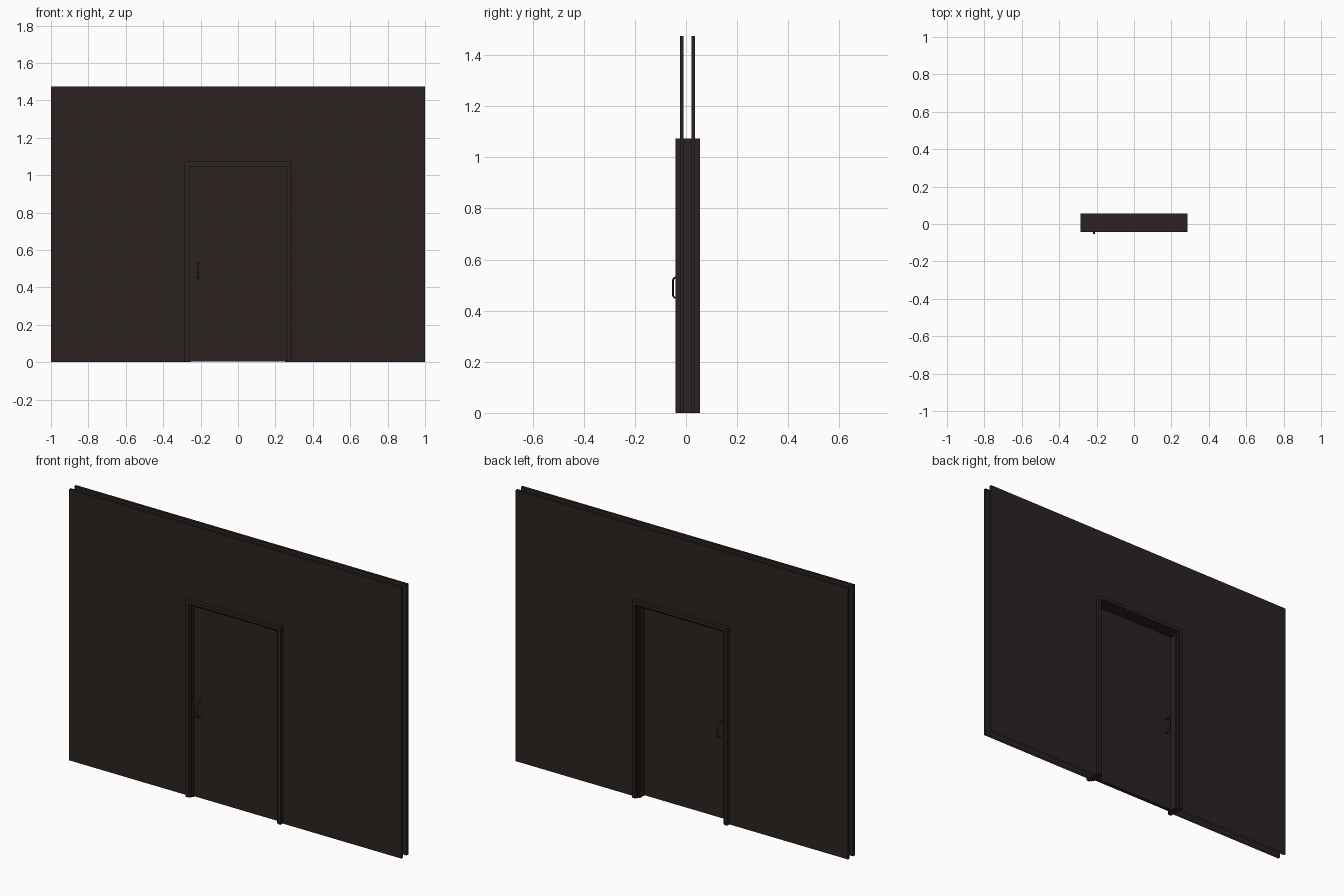
import bpy, bmesh, math

if "Cube" in bpy.data.objects:
    bpy.data.objects.remove(bpy.data.objects["Cube"])

mat = bpy.data.materials.new("dark brown")
mat.diffuse_color = (0.025, 0.016, 0.0155, 1)
mat.use_nodes = True
mat.node_tree.nodes["Principled BSDF"].inputs["Base Color"].default_value = mat.diffuse_color

OUT, TOP = 0.286, 1.073      # frame half width and height
WALL_TOP = 1.475


def finish(name, bm):
    bmesh.ops.recalc_face_normals(bm, faces=bm.faces)
    me = bpy.data.meshes.new(name)
    bm.to_mesh(me)
    bm.free()
    me.materials.append(mat)
    ob = bpy.data.objects.new(name, me)
    bpy.context.collection.objects.link(ob)
    return ob


def wall_skin(name, y0, y1):
    """Sheet with a doorway; its top and bottom edges are open."""
    o, t = OUT - 0.008, TOP - 0.008
    pts = [(-1, 0), (-1, WALL_TOP), (1, WALL_TOP), (1, 0),
           (o, 0), (o, t), (-o, t), (-o, 0)]
    bm = bmesh.new()
    a = [bm.verts.new((x, y0, z)) for x, z in pts]
    b = [bm.verts.new((x, y1, z)) for x, z in pts]
    for s in (a, b):
        bm.faces.new((s[0], s[1], s[6], s[7]))
        bm.faces.new((s[1], s[2], s[5], s[6]))
        bm.faces.new((s[2], s[3], s[4], s[5]))
    for i in (0, 2, 4, 5, 6):
        bm.faces.new((a[i], a[i + 1], b[i + 1], b[i]))
    return finish(name, bm)


def box(name, x0, x1, y0, y1, z0, z1):
    bm = bmesh.new()
    bmesh.ops.create_cube(bm, size=1)
    for v in bm.verts:
        v.co.x = x0 + (v.co.x + 0.5) * (x1 - x0)
        v.co.y = y0 + (v.co.y + 0.5) * (y1 - y0)
        v.co.z = z0 + (v.co.z + 0.5) * (z1 - z0)
    return finish(name, bm)


# two wall sheets with a cavity between
wall_skin("wall_front", -0.0235, -0.009)
wall_skin("wall_back", 0.021, 0.0355)

# stepped door frame: profile (inset from outside, y) swept up, over and down
profile = [(0, -0.042), (0.019, -0.042), (0.019, -0.034), (0.027, -0.034),
           (0.027, -0.024), (0.035, -0.024), (0.035, 0.036), (0.027, 0.036),
           (0.027, 0.046), (0.019, 0.046), (0.019, 0.055), (0, 0.055)]
bm = bmesh.new()
rings = []
for sx, top in ((-1, 0), (-1, 1), (1, 1), (1, 0)):
    rings.append([bm.verts.new((sx * (OUT - w), y, top * (TOP - w)))
                  for w, y in profile])
n = len(profile)
for r, s in zip(rings, rings[1:]):
    for i in range(n):
        j = (i + 1) % n
        bm.faces.new((r[i], r[j], s[j], s[i]))
bm.faces.new(rings[0])
bm.faces.new(rings[-1])
finish("door_frame", bm)

# door leaf
D0, D1 = -0.018, 0.002
box("door", -OUT + 0.034, OUT - 0.034, D0, D1, 0.003, TOP - 0.034)


# rounded pull handles on both faces
def handle(name, face, side):
    reach, r, z0, z1, x = 0.033, 0.012, 0.450, 0.530, -0.214
    path = [(0, z0)]
    for k in range(5):
        a = math.pi / 2 * k / 4
        path.append((reach - r + r * math.sin(a), z0 + r - r * math.cos(a)))
    path += [(d, z0 + z1 - z) for d, z in reversed(path)]
    bm = bmesh.new()
    rings = []
    for i, (d, z) in enumerate(path):
        p, q = path[max(i - 1, 0)], path[min(i + 1, len(path) - 1)]
        td, tz = q[0] - p[0], q[1] - p[1]
        length = math.hypot(td, tz)
        nd, nz = tz / length, -td / length
        ring = []
        for k in range(10):
            a = 2 * math.pi * k / 10
            u, v = 0.0055 * math.cos(a), 0.0038 * math.sin(a)
            ring.append(bm.verts.new((x + u, face + side * (d + nd * v), z + nz * v)))
        rings.append(ring)
    for r0, r1 in zip(rings, rings[1:]):
        for k in range(10):
            bm.faces.new((r0[k], r0[(k + 1) % 10], r1[(k + 1) % 10], r1[k]))
    bm.faces.new(rings[0])
    bm.faces.new(rings[-1])
    ob = finish(name, bm)
    bpy.context.view_layer.objects.active = ob
    ob.select_set(True)
    bpy.ops.object.shade_smooth_by_angle(angle=math.radians(50))
    ob.select_set(False)


handle("front_handle", D0, -1)
handle("back_handle", D1, 1)
